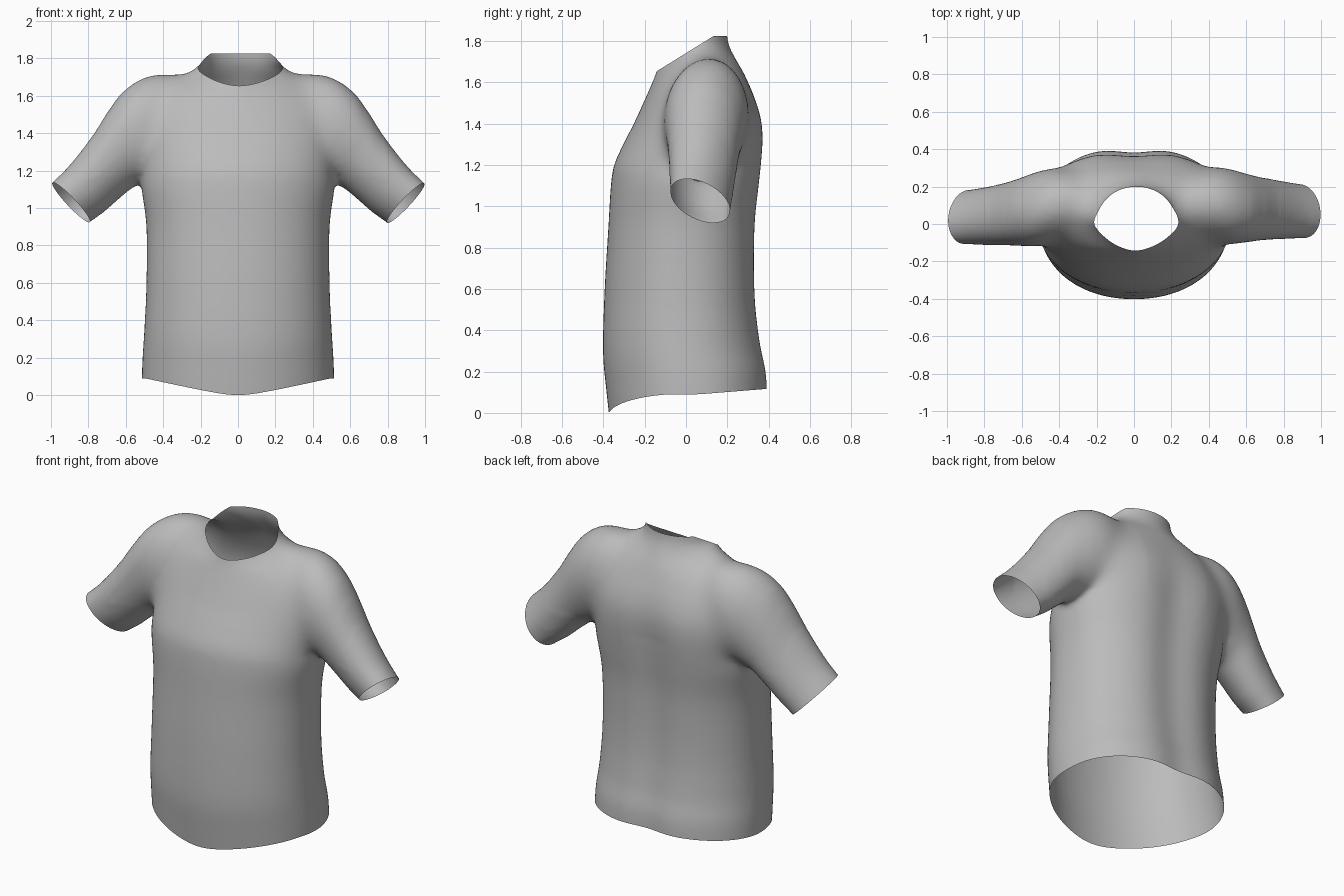
import bpy, bmesh, math
from mathutils import Vector

cube = bpy.data.objects.get("Cube")
if cube:
    bpy.data.objects.remove(cube)

SIDES = 64


def clamp(t):
    return max(0.0, min(1.0, t))


def spline(rows, steps=5):
    """Catmull-Rom through rows of numbers."""
    out = []
    for i in range(len(rows) - 1):
        quad = [rows[max(0, min(len(rows) - 1, i + k))] for k in (-1, 0, 1, 2)]
        for s in range(steps):
            t = s / steps
            out.append([b + 0.5 * t * (c - a + t * (2*a - 5*b + 4*c - d + t * (3*(b - c) + d - a)))
                        for a, b, c, d in zip(*quad)])
    return out + [list(rows[-1])]


def loft(bm, rings):
    """Closed tube through rings of points."""
    loops = [[bm.verts.new(p) for p in ring] for ring in rings]
    for a, b in zip(loops, loops[1:]):
        for i in range(SIDES):
            j = (i + 1) % SIDES
            bm.faces.new((a[i], a[j], b[j], b[i]))
    bm.faces.new(loops[0][::-1])
    bm.faces.new(loops[-1])


def power(v, e):
    return math.copysign(abs(v) ** (2 / e), v)


ANGLES = [2 * math.pi * i / SIDES for i in range(SIDES)]

# Torso: height, half width, front y, back y, front roundness, back roundness
torso = [
    (-0.12, 0.515, -0.36, 0.415, 2.1, 2.2), (0.1, 0.512, -0.385, 0.408, 2.1, 2.2),
    (0.3, 0.502, -0.402, 0.378, 2.1, 2.2), (0.6, 0.49, -0.394, 0.352, 2.1, 2.25),
    (0.9, 0.49, -0.376, 0.352, 2.1, 2.3), (1.1, 0.515, -0.364, 0.37, 2.1, 2.35),
    (1.2, 0.515, -0.348, 0.38, 2.1, 2.4), (1.3, 0.525, -0.304, 0.386, 2.05, 2.4),
    (1.4, 0.54, -0.253, 0.38, 2.0, 2.3), (1.5, 0.54, -0.207, 0.352, 1.9, 2.1),
    (1.6, 0.50, -0.163, 0.305, 1.7, 1.9), (1.66, 0.43, -0.142, 0.272, 1.35, 1.7),
    (1.72, 0.30, -0.132, 0.238, 1.25, 1.6), (1.77, 0.215, -0.125, 0.212, 1.7, 1.9),
    (1.83, 0.198, -0.12, 0.199, 2.0, 2.0), (1.98, 0.19, -0.12, 0.197, 2.0, 2.0)]


def torso_ring(z, hw, yf, yb, ef, eb):
    mid, half = (yf + yb) / 2, (yb - yf) / 2
    neck_shift = 0.013 * clamp((z - 1.6) / 0.1)
    out = []
    for a in ANGLES:
        e = eb if math.sin(a) > 0 else ef
        out.append((neck_shift + hw * power(math.cos(a), e), mid + half * power(math.sin(a), e), z))
    return out


# Sleeve: top x, top z, underside x, underside z, front y, back y
sleeve = [
    (0.25, 1.71, 0.25, 1.25, -0.02, 0.25), (0.40, 1.725, 0.40, 1.20, -0.08, 0.305),
    (0.53, 1.695, 0.49, 1.14, -0.112, 0.30), (0.645, 1.595, 0.56, 1.11, -0.10, 0.272),
    (0.78, 1.385, 0.64, 1.045, -0.084, 0.245), (0.90, 1.23, 0.72, 0.975, -0.075, 0.225),
    (1.0, 1.13, 0.79, 0.925, -0.07, 0.21), (1.10, 1.03, 0.88, 0.85, -0.068, 0.20)]


def sleeve_ring(side, tx, tz, ux, uz, yf, yb):
    top, low = Vector((tx, 0, tz)), Vector((ux, 0, uz))
    out = []
    for a in ANGLES:
        p = (top + low) / 2 + (top - low) / 2 * math.cos(a)
        y = (yf + yb) / 2 + (yb - yf) / 2 * math.sin(a) * side
        # the underside swings back, and the right sleeve hangs further forward
        y -= 0.045 * math.cos(a) * clamp((tx - 0.5) / 0.5)
        shift = 0.032 * clamp((p.x - 0.35) / 0.4) if side < 0 else 0.0
        out.append((side * p.x, y - shift, p.z))
    return out


bm = bmesh.new()
loft(bm, [torso_ring(*r) for r in spline(torso)])
for side in (1, -1):
    loft(bm, [sleeve_ring(side, *r) for r in spline(sleeve)])
bmesh.ops.recalc_face_normals(bm, faces=bm.faces)
mesh = bpy.data.meshes.new("shirt")
bm.to_mesh(mesh)
bm.free()
shirt = bpy.data.objects.new("shirt", mesh)
bpy.context.collection.objects.link(shirt)

# Fuse the torso and sleeves into one soft skin
remesh = shirt.modifiers.new("fuse", 'REMESH')
remesh.mode = 'VOXEL'
remesh.voxel_size = 0.016
soften = shirt.modifiers.new("soften", 'SMOOTH')
soften.factor = 0.5
soften.iterations = 14
graph = bpy.context.evaluated_depsgraph_get()
fused = bpy.data.meshes.new_from_object(shirt.evaluated_get(graph))
shirt.modifiers.clear()
shirt.data = fused

bm = bmesh.new()
bm.from_mesh(fused)

# Blend the shoulders into the chest and back, fading outwards
for inner, outer, low, passes in ((0.27, 0.62, 1.26, 24), (0.24, 0.7, 1.22, 14), (0.22, 0.78, 1.18, 8)):
    shoulders = [v for v in bm.verts if inner < abs(v.co.x) < outer and v.co.z > low]
    for _ in range(passes):
        bmesh.ops.smooth_vert(bm, verts=shoulders, factor=0.5,
                              use_axis_x=True, use_axis_y=True, use_axis_z=True)


def cut(point, normal, inside):
    """Open the skin beyond a plane, within one region."""
    faces = [f for f in bm.faces if inside(f.calc_center_median())]
    geom = set(faces) | {e for f in faces for e in f.edges} | {v for f in faces for v in f.verts}
    bmesh.ops.bisect_plane(bm, geom=list(geom), plane_co=point, plane_no=normal, clear_outer=True)


# Openings: hem, neck, back of the collar and cuffs
cut((0, 0, 0), (0, 0, -1), lambda c: c.z < 0.3)
cut((0, -0.14, 1.655), (0, -0.62, 1), lambda c: abs(c.x) < 0.32 and c.z > 1.55)
cut((0, 0, 1.825), (0, 0, 1), lambda c: c.z > 1.75)
for side in (1, -1):
    cut((side * 0.895, 0.06, 1.027), (side * 0.69, -0.17, -0.72),
        lambda c: c.x * side > 0.65 and c.z < 1.4)

# Curved hem and spine hollow
for v in bm.verts:
    x, y, z = v.co
    if abs(x) < 0.56 and z < 0.5:
        front, back = 0.22 * (math.hypot(x, 0.1) - 0.1), 0.085 + 0.08 * y
        t = clamp((y + 0.1) / 0.2)
        v.co.z += (front + (back - front) * t) * (1 - z / 0.5)
    if y > 0.1:
        v.co.y -= 0.03 * math.exp(-(x / 0.14) ** 2) * clamp((1.65 - z) / 0.4)
bm.to_mesh(fused)
bm.free()

# Cloth colour
cloth = bpy.data.materials.new("grey_cloth")
cloth.use_nodes = True
colour = (0.5, 0.5, 0.5, 1)
cloth.diffuse_color = colour
cloth.node_tree.nodes["Principled BSDF"].inputs["Base Color"].default_value = colour
fused.materials.clear()
fused.materials.append(cloth)
for p in fused.polygons:
    p.use_smooth = True
    p.material_index = 0
